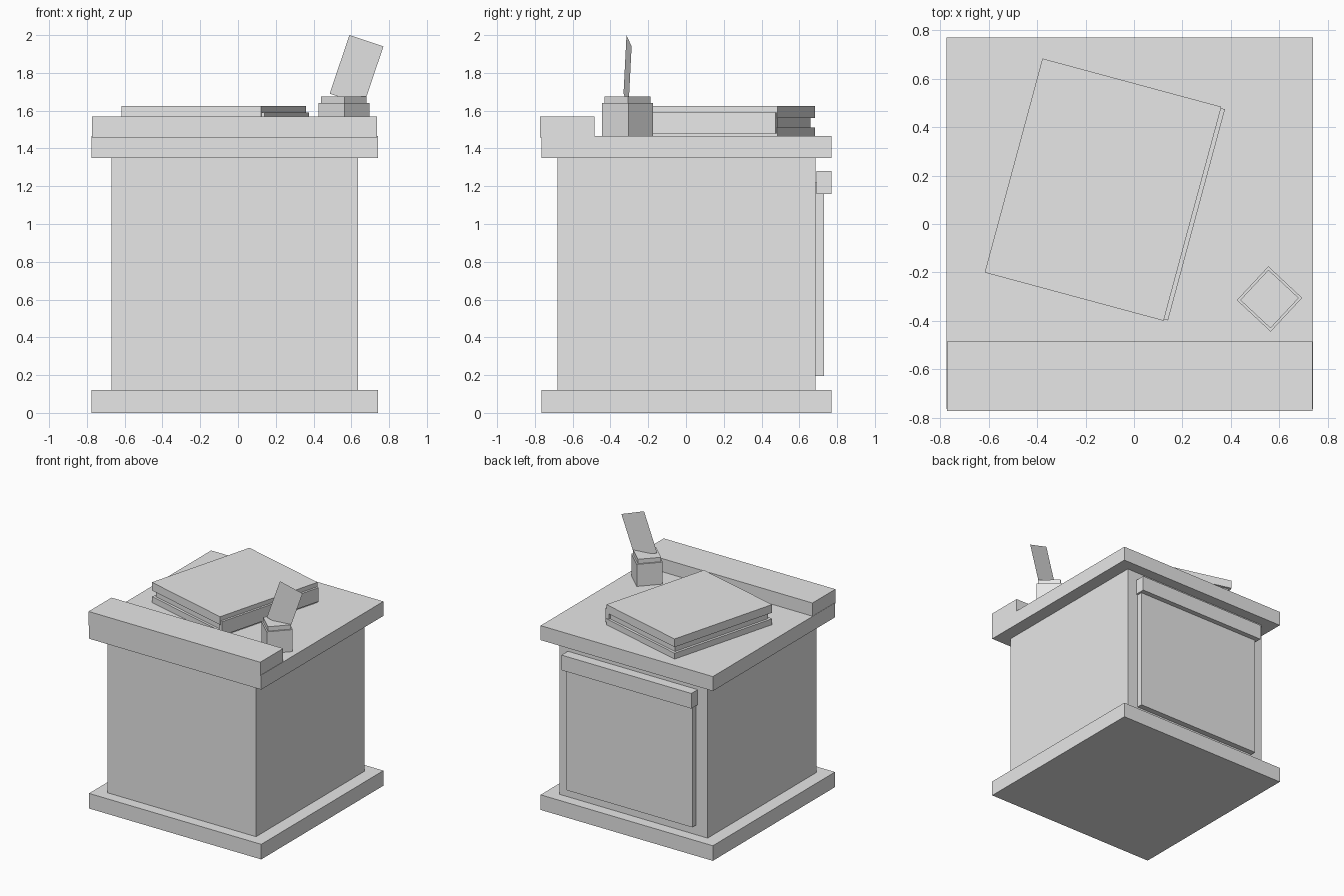
import bpy, bmesh, math
from mathutils import Matrix, Vector

if "Cube" in bpy.data.objects:
    bpy.data.objects.remove(bpy.data.objects["Cube"])

grey = bpy.data.materials.new("plain grey")
grey.diffuse_color = (0.8, 0.8, 0.8, 1)
grey.use_nodes = True
grey.node_tree.nodes["Principled BSDF"].inputs["Base Color"].default_value = grey.diffuse_color


def finish(name, bm):
    mesh = bpy.data.meshes.new(name)
    bm.to_mesh(mesh)
    bm.free()
    mesh.materials.append(grey)
    obj = bpy.data.objects.new(name, mesh)
    bpy.context.collection.objects.link(obj)
    return obj


def box(name, x, y, z, origin=(0, 0), angle=0):
    """Box from (min, max) ranges, turned about z and moved to origin."""
    bm = bmesh.new()
    bmesh.ops.create_cube(bm, size=1)
    size = [r[1] - r[0] for r in (x, y, z)]
    mid = Vector([(r[0] + r[1]) / 2 for r in (x, y, z)])
    bm.transform(Matrix.Translation((*origin, 0))
                 @ Matrix.Rotation(math.radians(angle), 4, 'Z')
                 @ Matrix.Translation(mid) @ Matrix.Diagonal((*size, 1)))
    return finish(name, bm)


# Stand: plinth, body, top slab and front ledge
box("plinth", (-0.775, 0.74), (-0.765, 0.77), (0, 0.12))
box("body", (-0.67, 0.635), (-0.68, 0.685), (0.12, 1.35))
box("top_slab", (-0.775, 0.74), (-0.765, 0.77), (1.35, 1.465))
box("front_ledge", (-0.773, 0.737), (-0.773, -0.485), (1.457, 1.57))

# Back panel with a rail across its top
box("back_panel", (-0.567, 0.54), (0.68, 0.73), (0.195, 1.22))
box("back_rail", (-0.586, 0.556), (0.69, 0.77), (1.16, 1.28))

# Closed book, turned on the slab
book = dict(origin=(-0.128, 0.142), angle=-15.1)
w, h = 0.383, 0.458
box("book_bottom_cover", (-w, w), (-h, h), (1.465, 1.512), **book)
box("book_pages", (-w + 0.02, w - 0.01), (-h + 0.02, h - 0.02), (1.512, 1.56), **book)
box("book_top_cover", (-w, w), (-h, h), (1.56, 1.625), **book)
box("book_spine", (w - 0.02, w + 0.017), (-h + 0.006, h - 0.006), (1.48, 1.59), **book)

# Inkwell and its rim
well = dict(origin=(0.56, -0.31), angle=47)
for name, r, z in (("inkwell", 0.0955, (1.465, 1.64)), ("inkwell_rim", 0.0855, (1.64, 1.675))):
    box(name, (-r, r), (-r, r), z, **well)

# Quill: one thin upright sheet leaning to the right
bm = bmesh.new()
outline = [(0.485, 1.69), (0.665, 1.63), (0.77, 1.94), (0.59, 2.0)]
bm.faces.new([bm.verts.new((x, -0.315 + 0.15 * (x - 0.59), z)) for x, z in outline])
finish("quill", bm)
